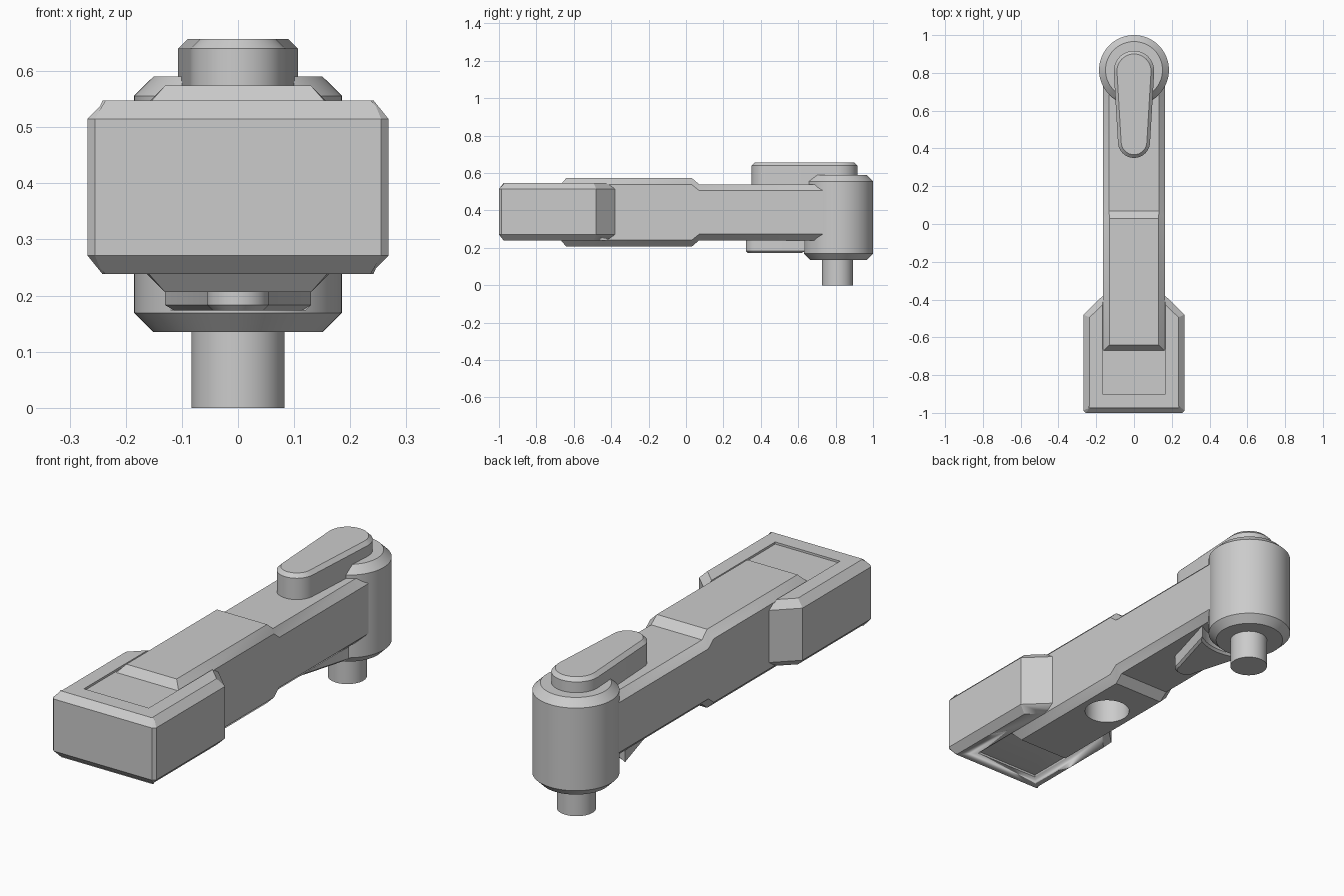
import bpy, bmesh
from math import sin, cos, pi, asin, radians

if "Cube" in bpy.data.objects:
    bpy.data.objects.remove(bpy.data.objects["Cube"], do_unlink=True)

GREY = (0.6, 0.6, 0.6, 1)
metal = bpy.data.materials.new("plain_grey")
metal.use_nodes = True
metal.diffuse_color = GREY
metal.node_tree.nodes["Principled BSDF"].inputs["Base Color"].default_value = GREY


def finish(name, bm):
    """Turn a bmesh into a shaded object."""
    bmesh.ops.recalc_face_normals(bm, faces=bm.faces)
    mesh = bpy.data.meshes.new(name)
    bm.to_mesh(mesh)
    bm.free()
    obj = bpy.data.objects.new(name, mesh)
    bpy.context.collection.objects.link(obj)
    mesh.materials.append(metal)
    bpy.ops.object.select_all(action="DESELECT")
    obj.select_set(True)
    bpy.context.view_layer.objects.active = obj
    bpy.ops.object.shade_smooth_by_angle(angle=radians(30))
    return obj


def prism(name, outline, z0, z1, top=0.0, bottom=0.0):
    """Extrude a plan outline upward and chamfer its rims."""
    bm = bmesh.new()
    base = bm.faces.new([bm.verts.new((x, y, z0)) for x, y in outline])
    ext = bmesh.ops.extrude_face_region(bm, geom=[base])["geom"]
    bmesh.ops.translate(bm, vec=(0, 0, z1 - z0),
                        verts=[v for v in ext if isinstance(v, bmesh.types.BMVert)])
    for z, size in ((z1, top), (z0, bottom)):
        if size:
            rim = [e for e in bm.edges if all(abs(v.co.z - z) < 1e-5 for v in e.verts)]
            bmesh.ops.bevel(bm, geom=rim, offset=size, segments=1, profile=0.5,
                            affect="EDGES")
    return finish(name, bm)


def arc(cy, r, start, end, n=32):
    return [(r * cos(start + (end - start) * i / n),
             cy + r * sin(start + (end - start) * i / n)) for i in range(n + 1)]


def circle(cy, r, n=64):
    return arc(cy, r, 0, 2 * pi, n)[:-1]


def mirrored(right):
    return right + [(-x, y) for x, y in reversed(right)]


def cut(target, cutter):
    mod = target.modifiers.new("cut", "BOOLEAN")
    mod.object = cutter
    mod.solver = "EXACT"
    bpy.context.view_layer.objects.active = target
    bpy.ops.object.modifier_apply(modifier=mod.name)
    bpy.data.objects.remove(cutter, do_unlink=True)


# Wide front block with tapered shoulders and shallow top and bottom recesses
block = prism("front_block", mirrored([(0.255, -1.0), (0.268, -0.987), (0.268, -0.48),
                                       (0.155, -0.37)]), 0.238, 0.548, 0.033, 0.033)
for z in (0.538, 0.148):
    cut(block, prism("recess_cutter", mirrored([(0.168, -0.9), (0.168, -0.3)]), z, z + 0.1))

# Chamfered arm lofted from thick grip to thin neck: y, half height, chamfer
bm = bmesh.new()
rings = []
for y, h, c in ((-0.67, 0.148, 0.003), (-0.64, 0.184, 0.035), (0.03, 0.184, 0.035),
                (0.07, 0.15, 0.033), (0.8, 0.15, 0.033)):
    w, mid = 0.165, 0.39
    corner = [(w, h - c), (w - c, h)]
    loop = corner + [(-x, z) for x, z in reversed(corner)]
    loop += [(-x, -z) for x, z in loop]
    rings.append([bm.verts.new((x, y, mid + z)) for x, z in loop])
for a, b in zip(rings, rings[1:]):
    for i in range(8):
        j = (i + 1) % 8
        bm.faces.new((a[i], a[j], b[j], b[i]))
bm.faces.new(rings[0])
bm.faces.new(rings[-1])
arm = finish("arm", bm)
cut(arm, prism("socket_cutter", circle(-0.19, 0.1), 0.1, 0.42))

# Rear barrel and its drive peg
prism("barrel", circle(0.815, 0.185), 0.135, 0.59, 0.034, 0.034)
prism("drive_peg", circle(0.81, 0.083), 0, 0.2)

# Tapered lever on top
big, small, y_big, y_small = 0.107, 0.085, 0.81, 0.435
lean = asin((big - small) / (y_big - y_small))
prism("top_lever", arc(y_big, big, -lean, pi + lean) +
      arc(y_small, small, pi + lean, 2 * pi - lean), 0.53, 0.657, 0.017)

# Flared catch underneath, hollowed to clear the barrel
spread = asin(0.13 / 0.22)
prism("lower_catch", arc(0.375, 0.055, pi, 2 * pi, 20) +
      arc(0.815, 0.22, -pi / 2 + spread, -pi / 2 - spread, 16), 0.173, 0.26, 0, 0.01)
